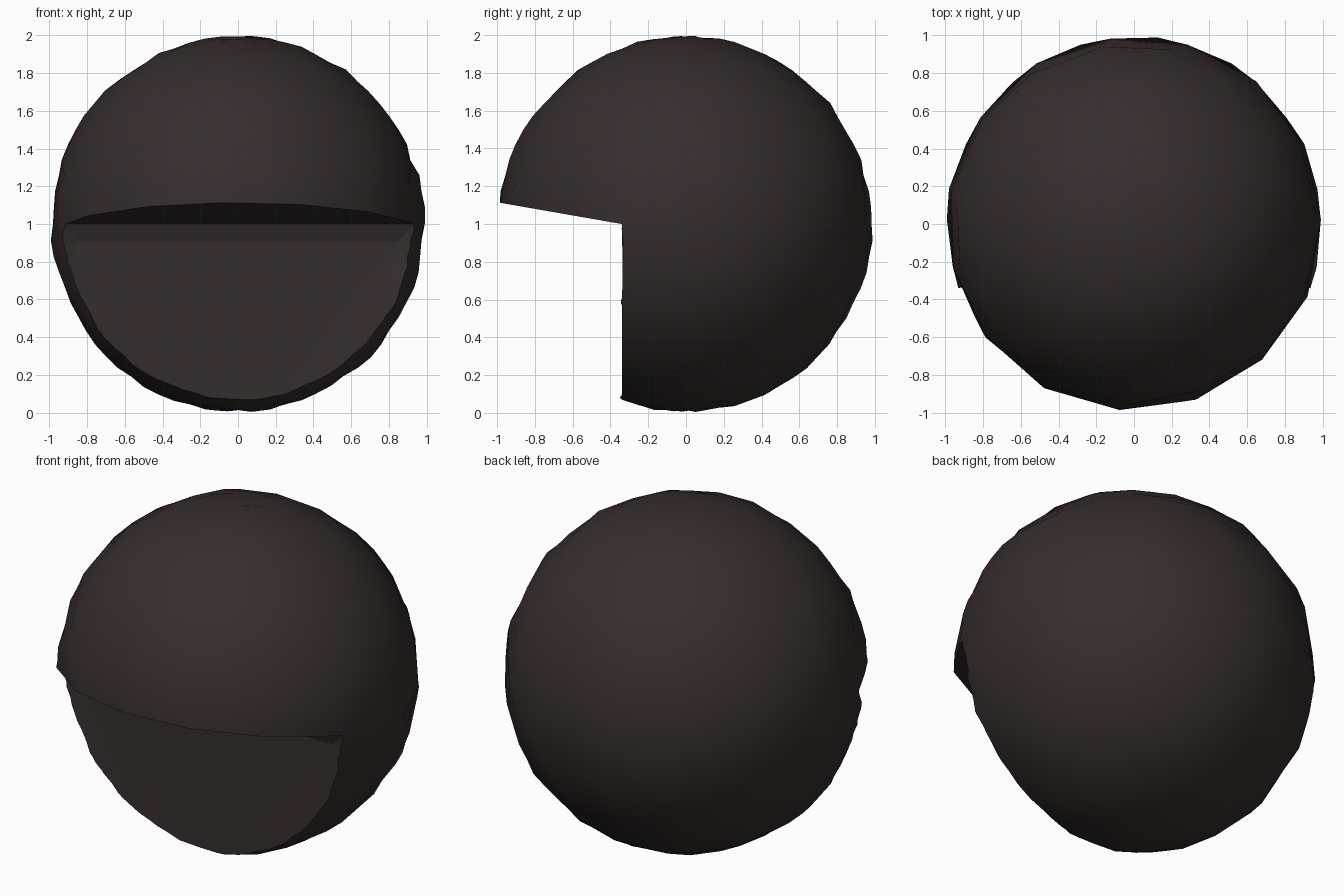
import bpy, bmesh, math, random
from mathutils import Matrix, Vector

random.seed(4)
cube = bpy.data.objects.get("Cube")
if cube:
    bpy.data.objects.remove(cube, do_unlink=True)

CENTRE = Vector((0, 0, 1))

# One charcoal colour
mat = bpy.data.materials.new("charcoal_brown")
mat.use_nodes = True
colour = (0.036, 0.026, 0.026, 1)
mat.diffuse_color = colour
bsdf = mat.node_tree.nodes["Principled BSDF"]
bsdf.inputs["Base Color"].default_value = colour
bsdf.inputs["Roughness"].default_value = 0.8


def add_object(name, bm):
    mesh = bpy.data.meshes.new(name)
    bm.to_mesh(mesh)
    bm.free()
    mesh.materials.append(mat)
    obj = bpy.data.objects.new(name, mesh)
    bpy.context.collection.objects.link(obj)
    return obj


# Faceted ball: few segments, many rings, each ring turned by a random amount
SEGMENTS, RINGS = 15, 36
bm = bmesh.new()
bmesh.ops.create_uvsphere(bm, u_segments=SEGMENTS, v_segments=RINGS, radius=1)
turns = [random.uniform(-0.5, 0.5) * math.tau / SEGMENTS for _ in range(RINGS + 1)]
for v in bm.verts:
    ring = round(math.acos(max(-1, min(1, v.co.z))) / math.pi * RINGS)
    v.co = CENTRE + Matrix.Rotation(turns[ring], 3, "Z") @ v.co * random.uniform(0.985, 1.0)
bmesh.ops.triangulate(bm, faces=bm.faces[:])
ball = add_object("ball", bm)

# Notch cutter: half-disc prism whose back wall leans in to a straight top crease
bm = bmesh.new()
steps = 24
for y, top, radius in ((-0.34, 1.0, 0.935), (-1.2, 1.15, 0.97)):
    for i in range(steps + 1):
        a = math.pi * i / steps
        bm.verts.new((radius * math.cos(a), y, 1 - radius * math.sin(a)))
    for x in (-radius, radius):
        bm.verts.new((x, y, top))
for x in (-0.85, 0.85):
    bm.verts.new((x, -0.31, 0.91))
bmesh.ops.remove_doubles(bm, verts=bm.verts[:], dist=0.0001)
hull = bmesh.ops.convex_hull(bm, input=bm.verts[:])
loose = [g for g in hull["geom_interior"] if isinstance(g, bmesh.types.BMVert)]
bmesh.ops.delete(bm, geom=loose, context="VERTS")
bmesh.ops.recalc_face_normals(bm, faces=bm.faces[:])
cutter = add_object("notch_cutter", bm)

# Cut the notch and keep the result as the ball's mesh
cut = ball.modifiers.new("notch", "BOOLEAN")
cut.operation = "DIFFERENCE"
cut.solver = "EXACT"
cut.object = cutter
bpy.context.view_layer.update()
graph = bpy.context.evaluated_depsgraph_get()
mesh = bpy.data.meshes.new_from_object(ball.evaluated_get(graph))
ball.modifiers.clear()
ball.data = mesh
bpy.data.objects.remove(cutter, do_unlink=True)

# Round shading outside, flat shading on the notch faces
mesh.shade_smooth()
normals = [Vector((0, 0, 1))] * len(mesh.loops)
for face in mesh.polygons:
    corners = [mesh.vertices[i].co - CENTRE for i in face.vertices]
    outside = (face.center - CENTRE).length > 0.93 and min(c.length for c in corners) > 0.93
    for li, corner in zip(face.loop_indices, corners):
        normals[li] = corner.normalized() if outside else face.normal.copy()
mesh.normals_split_custom_set(normals)
